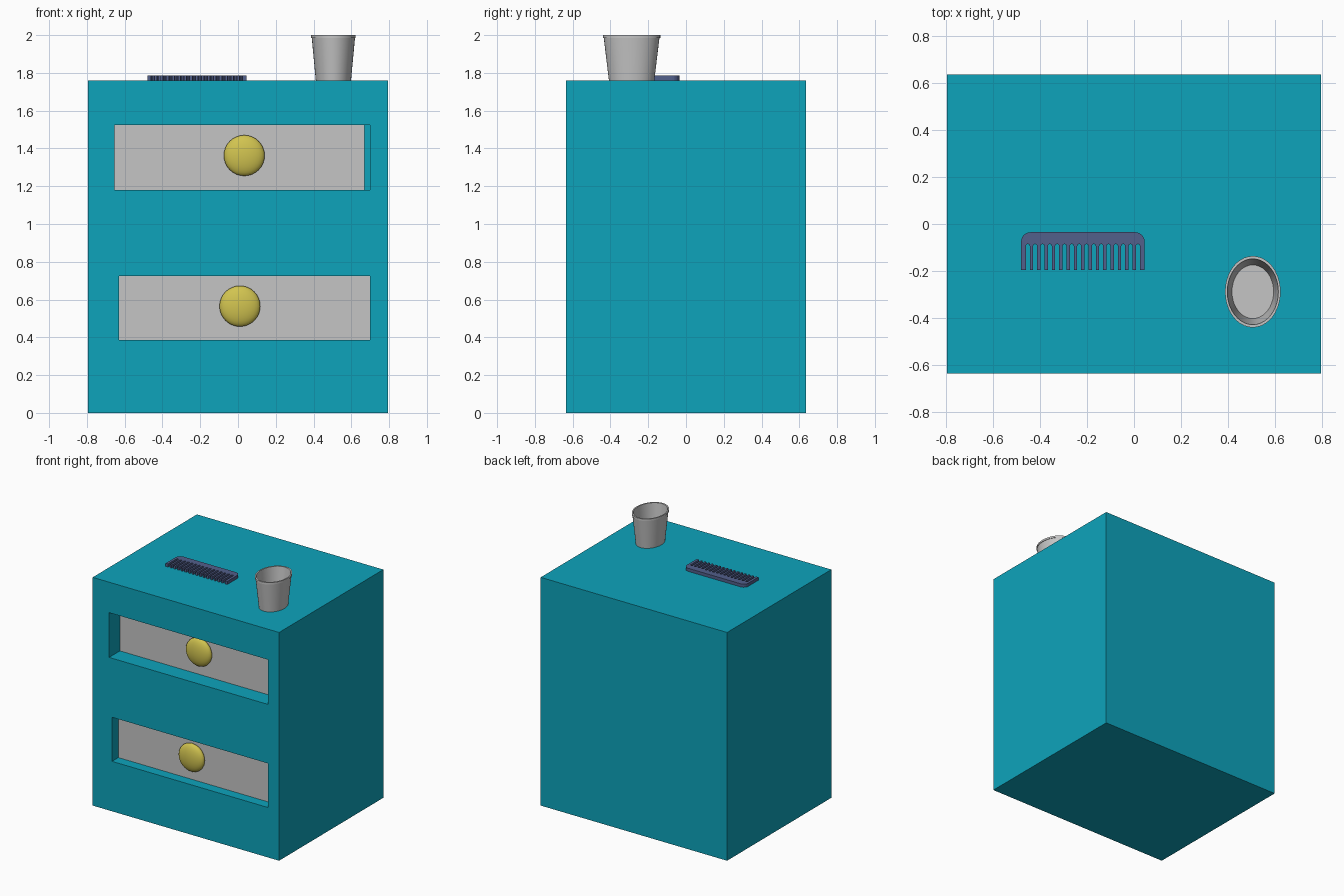
import bpy
import bmesh
from math import sin, cos, pi, radians
from mathutils import Matrix, Vector

cube = bpy.data.objects.get("Cube")
if cube:
    bpy.data.objects.remove(cube, do_unlink=True)


def material(name, r, g, b):
    m = bpy.data.materials.new(name)
    m.use_nodes = True
    m.diffuse_color = (r, g, b, 1)
    m.node_tree.nodes["Principled BSDF"].inputs["Base Color"].default_value = (r, g, b, 1)
    return m


TEAL = material("teal paint", 0.004, 0.37, 0.5)
GREY = material("light grey", 0.56, 0.56, 0.56)
YELLOW = material("yellow knob", 0.64, 0.55, 0.08)
BLUE = material("slate blue", 0.085, 0.115, 0.26)


def add_object(name, bm, mat, smooth=False):
    bmesh.ops.recalc_face_normals(bm, faces=bm.faces)
    mesh = bpy.data.meshes.new(name)
    bm.to_mesh(mesh)
    bm.free()
    if mat:
        mesh.materials.append(mat)
    obj = bpy.data.objects.new(name, mesh)
    bpy.context.collection.objects.link(obj)
    if smooth:
        bpy.ops.object.select_all(action='DESELECT')
        obj.select_set(True)
        bpy.context.view_layer.objects.active = obj
        bpy.ops.object.shade_smooth_by_angle(angle=radians(35))
    return obj


def box(name, low, high, mat):
    low, high = Vector(low), Vector(high)
    bm = bmesh.new()
    bmesh.ops.create_cube(bm, size=1, matrix=Matrix.Translation((low + high) / 2)
                          @ Matrix.Diagonal((*(high - low), 1)))
    return add_object(name, bm, mat)


# Cabinet with two drawer openings
FRONT, TOP = -0.635, 1.76
cabinet = box("cabinet", (-0.795, FRONT, 0), (0.795, -FRONT, TOP), TEAL)


def drawer(name, left, right, panel_right, bottom, top, recess, knob_x):
    cutter = box(name + "_cutter", (left, FRONT - 0.1, bottom),
                 (right, FRONT + 0.4, top), TEAL)
    cutter.hide_render = True
    cutter.hide_viewport = True
    cut = cabinet.modifiers.new(name + "_opening", 'BOOLEAN')
    cut.object = cutter
    cut.operation = 'DIFFERENCE'
    cut.solver = 'EXACT'

    # Recessed drawer front with a flattened round knob
    e = 0.001
    face_y = FRONT + recess
    box(name, (left + e, face_y, bottom + e),
        (panel_right - e, FRONT + 0.38, top - e), GREY)
    bm = bmesh.new()
    place = Matrix.Translation((knob_x, face_y - 0.018, (top + bottom) / 2 + 0.01))
    bmesh.ops.create_uvsphere(bm, u_segments=32, v_segments=16, radius=0.108,
                              matrix=place @ Matrix.Diagonal((1, 0.37, 1, 1)))
    add_object(name + "_knob", bm, YELLOW, True)


drawer("upper_drawer", -0.655, 0.70, 0.67, 1.18, 1.525, 0.13, 0.033)
drawer("lower_drawer", -0.63, 0.70, 0.70, 0.385, 0.725, 0.075, 0.01)

# Oval cup: closed wall profile (relative radius, height) turned around its axis
profile = [(0, 0), (0.79, 0), (0.97, 0.225), (1, 0.225), (1, 0.24),
           (0.92, 0.24), (0.75, 0.012), (0, 0.012)]
bm = bmesh.new()
verts = [bm.verts.new((r, 0, z)) for r, z in profile]
edges = [bm.edges.new(pair) for pair in zip(verts, verts[1:])]
bmesh.ops.spin(bm, geom=verts + edges, cent=(0, 0, 0), axis=(0, 0, 1),
               angle=2 * pi, steps=40)
bmesh.ops.remove_doubles(bm, verts=bm.verts, dist=0.0005)
bm.transform(Matrix.Translation((0.505, -0.288, TOP)) @ Matrix.Diagonal((0.118, 0.152, 1, 1)))
add_object("cup", bm, GREY, True)

# Comb: rounded spine outline with a row of arched gaps, extruded upwards
X0, X1, BACK, TIP, ARCH = -0.48, 0.045, -0.035, -0.195, -0.085
GAPS, END = 16, 0.02
R = 0.04
outline = []
for cx, start in ((X1 - R, 0), (X0 + R, pi / 2)):
    for i in range(7):
        a = start + i * pi / 12
        outline.append((cx + R * cos(a), BACK - R + R * sin(a)))
outline.append((X0, TIP))
tooth = 0.014
pitch = (X1 - X0 - 2 * END + tooth) / GAPS
half = (pitch - tooth) / 2
for g in range(GAPS):
    mid = X0 + END + half + g * pitch
    outline.append((mid - half, TIP))
    for i in range(5):
        a = pi - i * pi / 4
        outline.append((mid + half * cos(a), ARCH - half + half * sin(a)))
    outline.append((mid + half, TIP))
outline.append((X1, TIP))
bm = bmesh.new()
base = bm.faces.new([bm.verts.new((x, y, TOP + 0.001)) for x, y in outline])
ext = bmesh.ops.extrude_face_region(bm, geom=[base], use_keep_orig=True)
bmesh.ops.translate(bm, vec=(0, 0, 0.024),
                    verts=[v for v in ext["geom"] if isinstance(v, bmesh.types.BMVert)])
add_object("comb", bm, BLUE)
